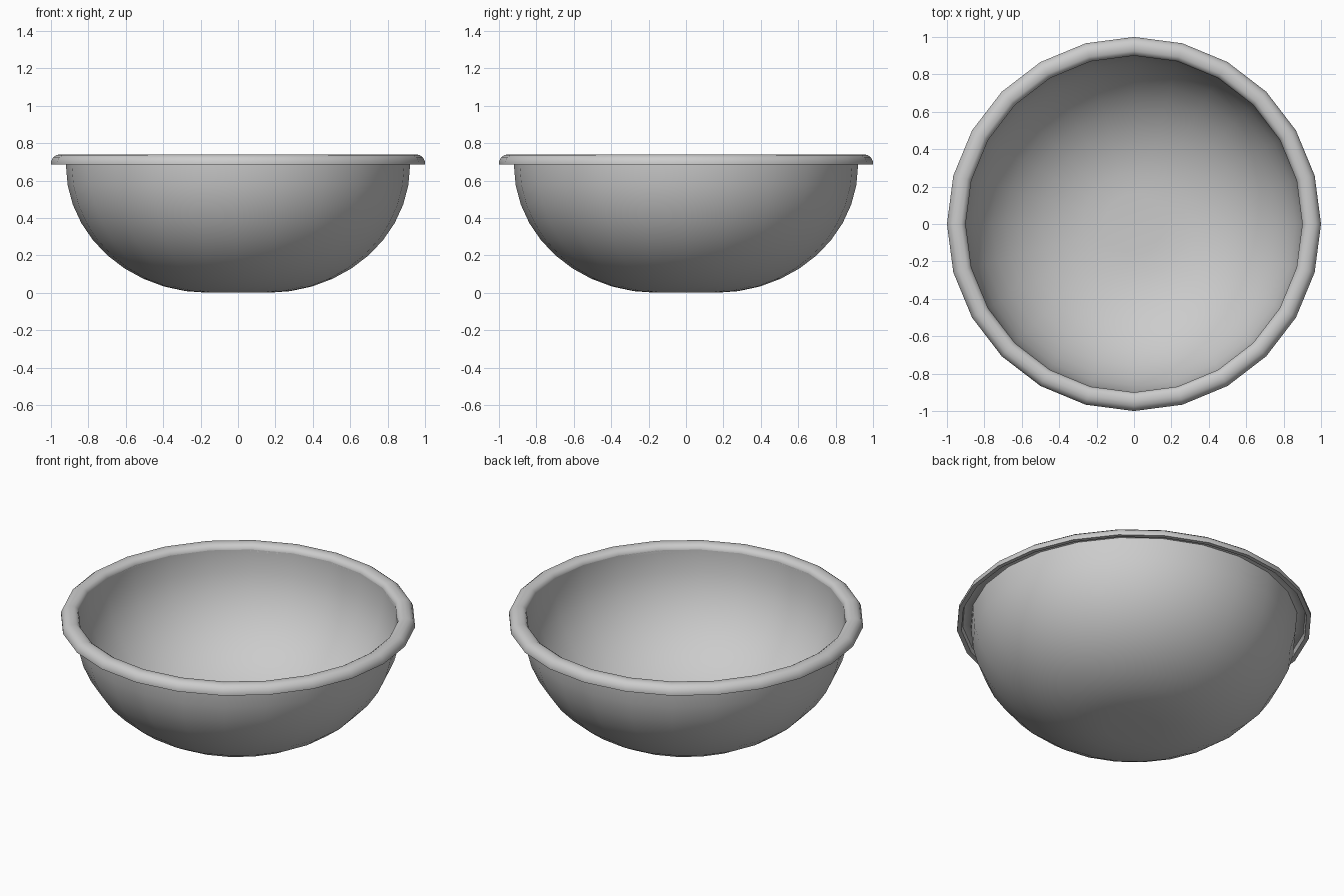
import bpy, bmesh, math

cube = bpy.data.objects.get("Cube")
if cube:
    bpy.data.objects.remove(cube, do_unlink=True)

SIDES = 24
WALL = 0.02

grey = bpy.data.materials.new("plain_grey")
grey.use_nodes = True
colour = (0.6, 0.6, 0.6, 1)
grey.diffuse_color = colour
grey.node_tree.nodes["Principled BSDF"].inputs["Base Color"].default_value = colour


def lathe(name, profile, closed=False):
    """Turn a radius/height profile around the vertical axis."""
    bm = bmesh.new()
    verts = [bm.verts.new((r, 0, z)) for r, z in profile]
    edges = [bm.edges.new(pair) for pair in zip(verts, verts[1:])]
    if closed:
        edges.append(bm.edges.new((verts[-1], verts[0])))
    bmesh.ops.spin(bm, geom=verts + edges, axis=(0, 0, 1), cent=(0, 0, 0),
                   angle=math.tau, steps=SIDES, use_duplicate=False)
    bmesh.ops.remove_doubles(bm, verts=bm.verts, dist=0.0005)
    bmesh.ops.recalc_face_normals(bm, faces=bm.faces)
    mesh = bpy.data.meshes.new(name)
    bm.to_mesh(mesh)
    bm.free()
    obj = bpy.data.objects.new(name, mesh)
    bpy.context.collection.objects.link(obj)
    mesh.materials.append(grey)
    bpy.ops.object.select_all(action="DESELECT")
    obj.select_set(True)
    bpy.context.view_layer.objects.active = obj
    bpy.ops.object.shade_smooth_by_angle(angle=math.radians(40))
    return obj


def wall_curve(offset, steps=10):
    """Quarter oval from the flat foot up to the straight wall."""
    flat, radius, height = 0.16, 0.92 - offset, 0.68
    points = [(0, offset)]
    for i in range(steps + 1):
        a = math.pi / 2 * i / steps
        points.append((flat + (radius - flat) * math.sin(a),
                       height - (height - offset) * math.cos(a)))
    return points


# Thin bowl wall, outside then inside
outer = wall_curve(0)
inner = wall_curve(WALL)
lathe("bowl", outer + [(0.92, 0.71), (0.90, 0.71)] + inner[::-1])

# Rounded rim, curled over and hollow underneath
rim = [(0.90, 0.69), (0.90, 0.71), (0.908, 0.727), (0.925, 0.738),
       (0.95, 0.74), (0.972, 0.736), (0.99, 0.722), (1.0, 0.70), (1.0, 0.685),
       (0.975, 0.685), (0.968, 0.712), (0.945, 0.72), (0.92, 0.712), (0.915, 0.69)]
lathe("rim", rim, closed=True)
